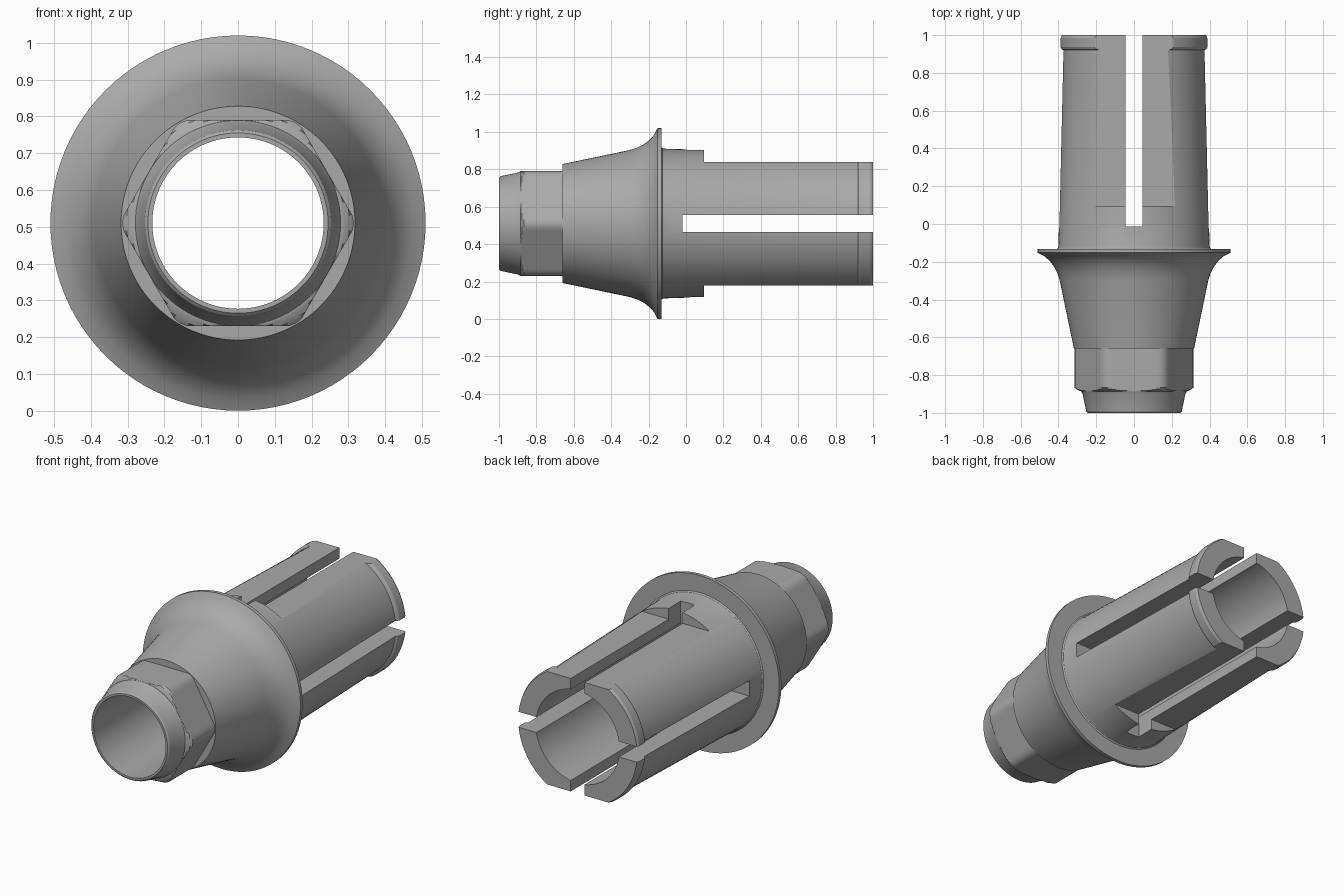
import bpy, bmesh, math
from mathutils import Vector

old = bpy.data.objects.get("Cube")
if old:
    bpy.data.objects.remove(old, do_unlink=True)

AXIS_Z = 0.51
SEGMENTS = 96
APOTHEM = 0.28

metal = bpy.data.materials.new("grey metal")
metal.use_nodes = True
grey = (0.4, 0.4, 0.4, 1)
metal.diffuse_color = grey
metal.node_tree.nodes["Principled BSDF"].inputs["Base Color"].default_value = grey

# Profile of (y, radius), hexagonal where flagged
nose = [(-1, .245), (-.992, .253), (-.9, .272), (-.886, .279)]
hexagon = [(-.886, .28), (-.882, .29), (-.876, .303), (-.866, .315), (-.66, .315)]
body = [(-.66, .318), (-.3, .393), (-.26, .406), (-.225, .424), (-.195, .447),
        (-.17, .475), (-.152, .51), (-.132, .51), (-.132, .41), (-.126, .403),
        (-.115, .4), (.92, .376), (.926, .386), (.936, .391), (.985, .391), (1, .384)]
bore = [(1, .27), (-.4, .27), (-.45, .233), (-1, .233)]
rings = ([(p, False) for p in nose] + [(p, True) for p in hexagon]
         + [(p, False) for p in body + bore])


def make_ring(bm, y, radius, is_hex):
    verts = []
    for i in range(SEGMENTS):
        a = math.tau * i / SEGMENTS
        r = radius
        if is_hex:
            from_flat = a % (math.pi / 3) - math.pi / 6
            r = min(r, APOTHEM / math.cos(from_flat))
        verts.append(bm.verts.new((r * math.cos(a), y, AXIS_Z + r * math.sin(a))))
    return verts


# Turned sleeve: closed loop of rings from the outside to the bore
bm = bmesh.new()
loops = [make_ring(bm, y, r, h) for (y, r), h in rings]
for k, ring in enumerate(loops):
    following = loops[(k + 1) % len(loops)]
    for i in range(SEGMENTS):
        j = (i + 1) % SEGMENTS
        bm.faces.new((ring[i], ring[j], following[j], following[i]))
bmesh.ops.recalc_face_normals(bm, faces=bm.faces)
mesh = bpy.data.meshes.new("slotted_sleeve")
bm.to_mesh(mesh)
bm.free()
mesh.materials.append(metal)
sleeve = bpy.data.objects.new("slotted_sleeve", mesh)
bpy.context.collection.objects.link(sleeve)


def cut_box(name, low, high):
    low, high = Vector(low), Vector(high)
    bpy.ops.mesh.primitive_cube_add(size=1, location=(low + high) / 2)
    box = bpy.context.object
    box.name = name
    box.scale = high - low
    box.hide_render = True
    box.data.materials.append(metal)
    bpy.context.view_layer.update()
    bpy.ops.object.select_all(action="DESELECT")
    sleeve.select_set(True)
    bpy.context.view_layer.objects.active = sleeve
    mod = sleeve.modifiers.new(name, "BOOLEAN")
    mod.operation = "DIFFERENCE"
    mod.solver = "EXACT"
    mod.object = box
    bpy.ops.object.modifier_apply(modifier=mod.name)
    bpy.data.objects.remove(box, do_unlink=True)


# Flats above and below the rear tube
for side in (-1, 1):
    z = sorted((AXIS_Z + side * .33, AXIS_Z + side * .6))
    cut_box("flat_cutter", (-.6, .095, z[0]), (.6, 1.1, z[1]))

# Crossed slots along the rear tube
cut_box("upright_slot_cutter", (-.045, -.012, AXIS_Z - .6), (.045, 1.1, AXIS_Z + .6))
cut_box("level_slot_cutter", (-.6, -.02, AXIS_Z - .045), (.6, 1.1, AXIS_Z + .045))

sleeve.select_set(True)
bpy.context.view_layer.objects.active = sleeve
bpy.ops.object.shade_smooth_by_angle(angle=math.radians(22))
